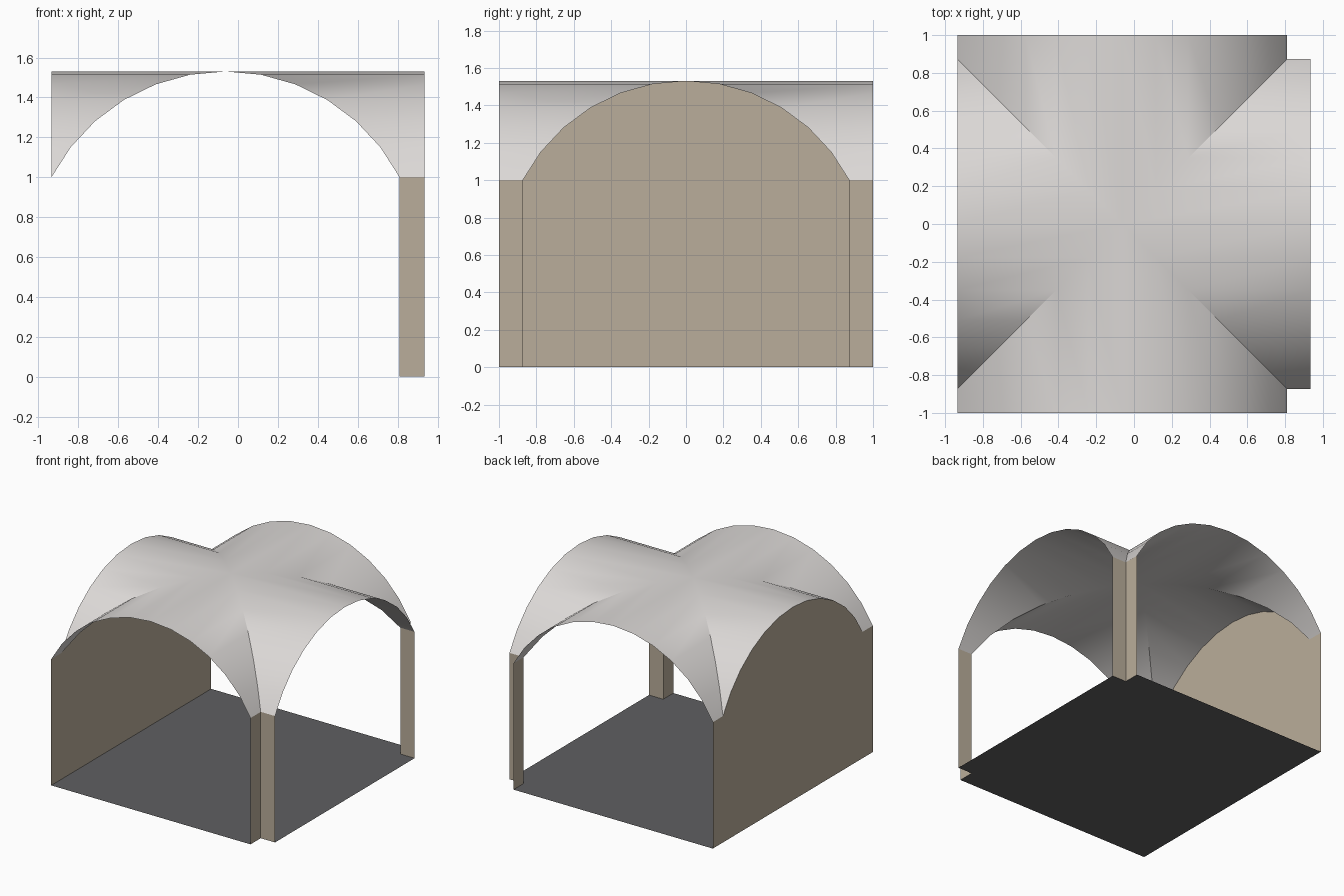
import bpy, math
from mathutils import Vector

if "Cube" in bpy.data.objects:
    bpy.data.objects.remove(bpy.data.objects["Cube"])

H = 0.8725            # half span of the arches
CX = -0.0625          # centre of the crossing
SPRING, RISE = 1.0, 0.53
YE, XE = 1.0, 0.9975  # arm lengths measured from the crossing centre
X0, X1, X2 = CX - H, CX + H, CX + XE


def material(name, col):
    m = bpy.data.materials.new(name)
    m.diffuse_color = (*col, 1)
    m.use_nodes = True
    m.node_tree.nodes["Principled BSDF"].inputs["Base Color"].default_value = m.diffuse_color
    return m


PLASTER = material("pale plaster", (0.72, 0.695, 0.68))
STONE = material("tan stone", (0.49, 0.42, 0.325))
PAVING = material("dark paving", (0.115, 0.115, 0.12))


def make(name, verts, faces, mat):
    me = bpy.data.meshes.new(name)
    me.from_pydata(verts, [], faces)
    me.materials.append(mat)
    ob = bpy.data.objects.new(name, me)
    bpy.context.collection.objects.link(ob)
    return ob


# arch profile: circular segment, 12 sides
R = (H * H + RISE * RISE) / (2 * RISE)
HALF = math.asin(H / R)
ARCH = []
for i in range(13):
    a = -HALF + 2 * HALF * i / 12
    ARCH.append((R * math.sin(a), SPRING + RISE - R + R * math.cos(a)))

# groin vault: four barrel arms meeting on the diagonals, sharing vertices
verts, index, faces = [], {}, []


def vid(p):
    key = tuple(round(c, 5) for c in p)
    if key not in index:
        index[key] = len(verts)
        verts.append(key)
    return index[key]


for dx, dy, end in ((1, 0, XE), (-1, 0, H), (0, 1, YE), (0, -1, YE)):
    def point(u, t, z):
        return (CX + dx * t - dy * u, dy * t + dx * u, z)
    for (u0, z0), (u1, z1) in zip(ARCH, ARCH[1:]):
        ring = [point(u0, abs(u0), z0), point(u0, end, z0),
                point(u1, end, z1), point(u1, abs(u1), z1)]
        face = list(dict.fromkeys(vid(p) for p in ring))
        n = (Vector(ring[1]) - Vector(ring[3])).cross(Vector(ring[2]) - Vector(ring[0]))
        faces.append(face if n.z > 0 else face[::-1])
vault = make("groin_vault", verts, faces, PLASTER)
bpy.context.view_layer.objects.active = vault
vault.select_set(True)
bpy.ops.object.shade_smooth_by_angle(angle=math.radians(30))

# end wall closing the left arch
outline = [(YE, 0), (YE, SPRING)] + ARCH[::-1] + [(-YE, SPRING), (-YE, 0)]
make("end_wall", [(X0, y, z) for y, z in outline],
     [list(range(len(outline)))], STONE)

# L-shaped corner piers on the open right side
for name, s in (("front_pier", -1), ("back_pier", 1)):
    plan = [(X1, s * YE), (X1, s * H), (X2, s * H)]
    pv = [(x, y, z) for z in (0, SPRING) for x, y in plan]
    pf = [(0, 1, 4, 3), (1, 2, 5, 4)]
    make(name, pv, pf if s < 0 else [f[::-1] for f in pf], STONE)

# floor with notched right corners
plan = [(X0, -YE), (X1, -YE), (X1, -H), (X2, -H),
        (X2, H), (X1, H), (X1, YE), (X0, YE)]
make("floor", [(x, y, 0) for x, y in plan], [list(range(8))], PAVING)
